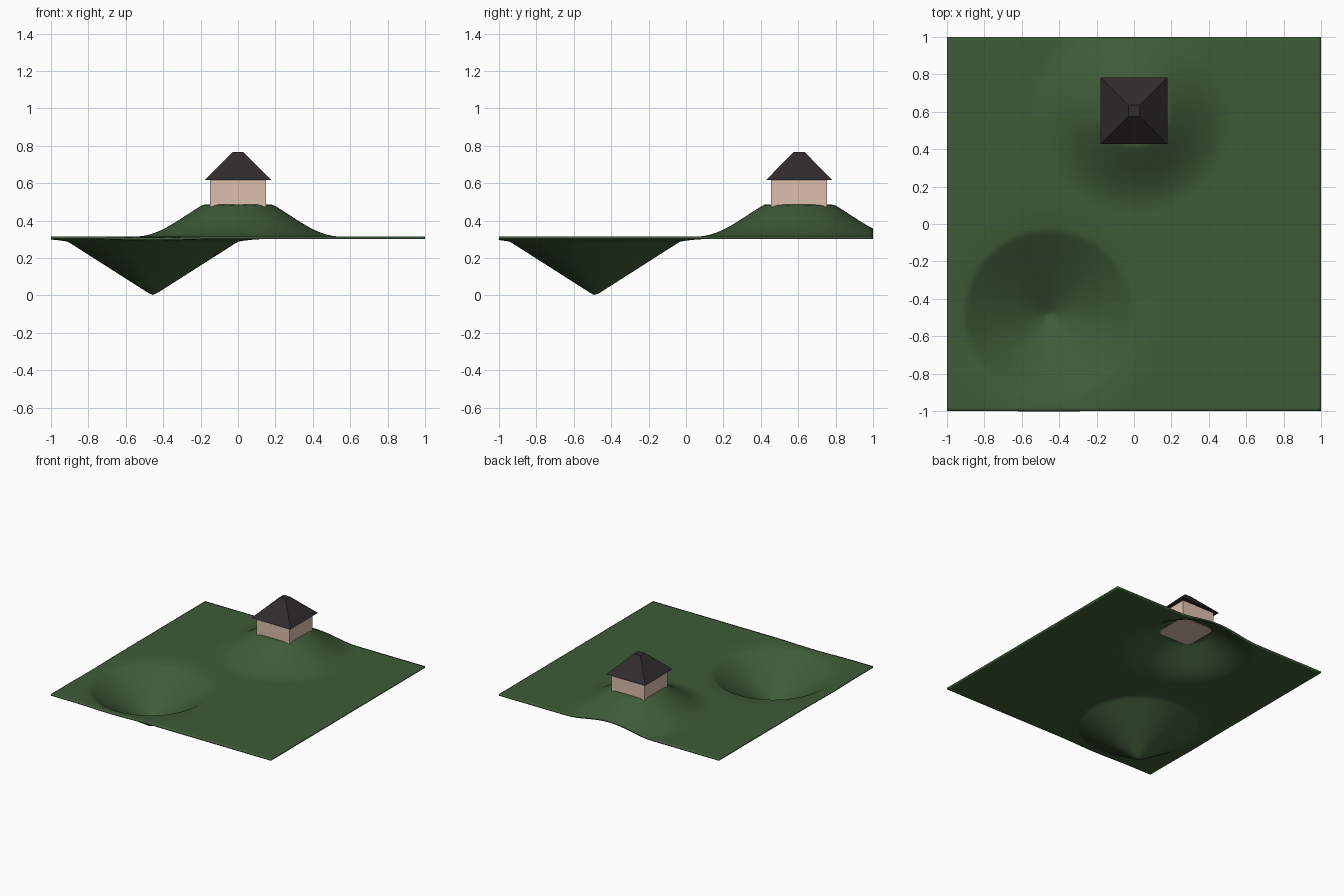
import bpy, bmesh
from math import hypot, cos, pi

if "Cube" in bpy.data.objects:
    bpy.data.objects.remove(bpy.data.objects["Cube"])

BASE, THICK = 0.315, 0.013       # ground top level and sheet thickness
HX, HY = 0.0, 0.605              # hill and house centre


def material(name, rgb):
    m = bpy.data.materials.new(name)
    m.diffuse_color = (*rgb, 1)
    m.use_nodes = True
    m.node_tree.nodes["Principled BSDF"].inputs["Base Color"].default_value = m.diffuse_color
    return m


def add_object(name, bm, mat):
    bmesh.ops.recalc_face_normals(bm, faces=bm.faces)
    me = bpy.data.meshes.new(name)
    bm.to_mesh(me)
    bm.free()
    ob = bpy.data.objects.new(name, me)
    bpy.context.collection.objects.link(ob)
    me.materials.append(mat)
    return ob


def ground_height(x, y):
    # hill: cosine mound cut off flat at the top
    r = hypot(x - HX, y - HY)
    hill = min(0.17, 0.115 * (1 + cos(pi * r / 0.55))) if r < 0.55 else 0
    # pit: straight cone with a softly flared rim
    r = hypot(x + 0.455, y + 0.487)
    if r < 0.45:
        pit = -0.302 + 0.287 * r / 0.45
    elif r < 0.62:
        pit = -0.015 * ((0.62 - r) / 0.17) ** 2
    else:
        pit = 0
    return BASE + hill + pit


def frustum(name, bottom, top, z0, z1, mat):
    bm = bmesh.new()
    rings = [[bm.verts.new((HX + h * sx, HY + h * sy, z))
              for sx, sy in ((-1, -1), (1, -1), (1, 1), (-1, 1))]
             for h, z in ((bottom, z0), (top, z1))]
    a, b = rings
    for i in range(4):
        j = (i + 1) % 4
        bm.faces.new((a[i], a[j], b[j], b[i]))
    bm.faces.new(a[::-1])
    bm.faces.new(b)
    return add_object(name, bm, mat)


# terrain sheet
bm = bmesh.new()
bmesh.ops.create_grid(bm, x_segments=110, y_segments=110, size=1)
for v in bm.verts:
    v.co.z = ground_height(v.co.x, v.co.y)
for f in bm.faces:
    f.smooth = True
terrain = add_object("terrain", bm, material("grass", (0.05, 0.105, 0.04)))
if terrain.data.polygons[0].normal.z < 0:
    terrain.data.flip_normals()
solid = terrain.modifiers.new("thickness", 'SOLIDIFY')
solid.thickness = THICK
solid.offset = -1

# house on the hill
frustum("house_walls", 0.15, 0.15, 0.468, 0.616, material("plaster", (0.72, 0.52, 0.42)))
frustum("house_roof", 0.178, 0.03, 0.616, 0.766, material("roof", (0.03, 0.025, 0.027)))
